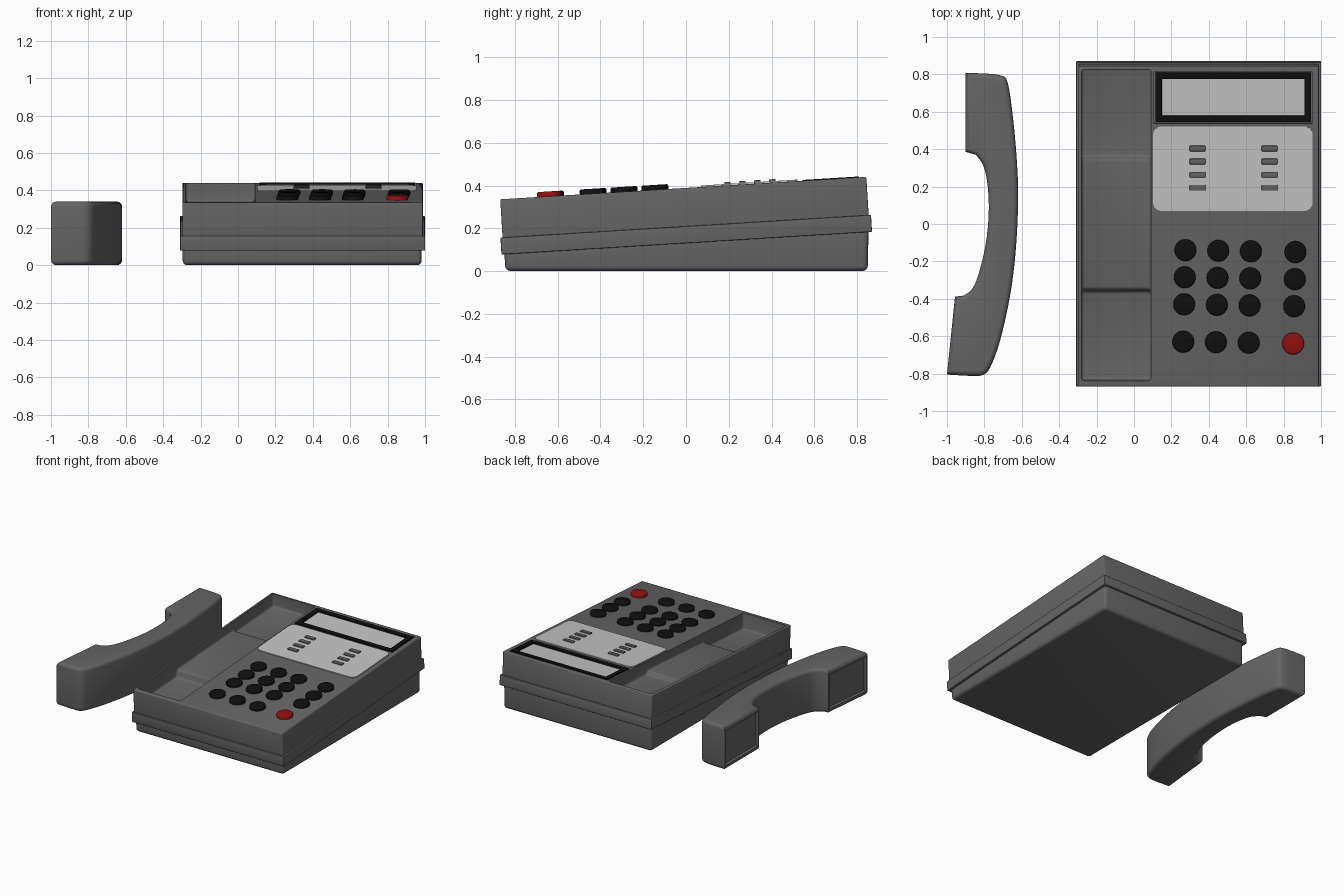
import bpy, bmesh, math
from mathutils import Vector

if "Cube" in bpy.data.objects:
    bpy.data.objects.remove(bpy.data.objects["Cube"])

TILT = math.atan(0.0613)   # the desk unit slopes up to the back
TOP = 0.388                # height of the tilted top panel
DY = 0.024                 # shift from top view y to tilted y


def material(name, rgb):
    m = bpy.data.materials.new(name)
    m.diffuse_color = (*rgb, 1)
    m.use_nodes = True
    m.node_tree.nodes["Principled BSDF"].inputs["Base Color"].default_value = m.diffuse_color
    return m


GREY = material("dark_grey", (0.13, 0.13, 0.13))
BLACK = material("black", (0.005, 0.005, 0.005))
LIGHT = material("light_grey", (0.56, 0.56, 0.56))
RED = material("red", (0.3, 0.005, 0.005))


def finish(name, bm, mats, tilt=True):
    bmesh.ops.recalc_face_normals(bm, faces=bm.faces[:])
    me = bpy.data.meshes.new(name)
    bm.to_mesh(me)
    bm.free()
    for m in mats:
        me.materials.append(m)
    ob = bpy.data.objects.new(name, me)
    bpy.context.collection.objects.link(ob)
    if tilt:
        ob.rotation_euler.x = TILT
    bpy.ops.object.select_all(action='DESELECT')
    ob.select_set(True)
    bpy.context.view_layer.objects.active = ob
    bpy.ops.object.shade_smooth_by_angle(angle=math.radians(35))
    return ob


def prism(points, vec):
    """Extrude a closed outline along vec."""
    bm = bmesh.new()
    f = bm.faces.new([bm.verts.new(p) for p in points])
    r = bmesh.ops.extrude_face_region(bm, geom=[f])
    bmesh.ops.translate(bm, vec=vec, verts=[v for v in r['geom'] if isinstance(v, bmesh.types.BMVert)])
    bmesh.ops.recalc_face_normals(bm, faces=bm.faces[:])
    return bm


def bevel(bm, edges, width, segments=3):
    bmesh.ops.bevel(bm, geom=edges, offset=width, segments=segments, profile=0.5,
                    affect='EDGES', clamp_overlap=False)


def box_mesh(x0, x1, y0, y1, z0, z1, width=0.0):
    bm = prism([(x0, y0, z0), (x1, y0, z0), (x1, y1, z0), (x0, y1, z0)], (0, 0, z1 - z0))
    if width:
        bevel(bm, bm.edges[:], width)
    return bm


def cut(ob, cutter):
    mod = ob.modifiers.new("cut", 'BOOLEAN')
    mod.operation, mod.solver, mod.object = 'DIFFERENCE', 'EXACT', cutter
    bpy.context.view_layer.update()
    bpy.ops.object.select_all(action='DESELECT')
    bpy.context.view_layer.objects.active = ob
    ob.select_set(True)
    bpy.ops.object.modifier_apply(modifier="cut")
    bpy.data.objects.remove(cutter, do_unlink=True)


# Upper shell with the handset cradle and display pocket cut in
shell = finish("upper_shell", box_mesh(-0.298, 0.988, -0.847, 0.869, 0.13, TOP, 0.007), [GREY])
cradle = [(-0.816, 0.5), (-0.816, 0.263), (-0.345, 0.263), (-0.33, 0.318),
          (0.365, 0.318), (0.38, 0.288), (0.852, 0.288), (0.852, 0.5)]
bm = prism([(-0.28, y, z) for y, z in cradle], (0.37, 0, 0))
bevel(bm, bm.edges[:], 0.014)
cut(shell, finish("cradle_cutter", bm, [GREY]))
cut(shell, finish("display_cutter",
                  box_mesh(0.107, 0.953, 0.538 + DY, 0.817 + DY, TOP - 0.025, 0.5), [GREY]))
bpy.ops.object.shade_smooth_by_angle(angle=math.radians(35))

# Belt around the seam
finish("belt", box_mesh(-0.31, 1.0, -0.857, 0.88, 0.13, 0.209, 0.004), [GREY])

# Level wedge base
wedge = [(-0.845, 0), (0.85, 0), (0.855, 0.235), (-0.852, 0.13)]
bm = prism([(-0.296, y, z) for y, z in wedge], (1.278, 0, 0))
bevel(bm, bm.edges[:], 0.025, 4)
finish("lower_base", bm, [GREY], tilt=False)

# Display: black bezel with a sunken light window
bm = box_mesh(0.115, 0.945, 0.546 + DY, 0.81 + DY, TOP - 0.03, TOP + 0.004)
bm.faces.ensure_lookup_table()
face = max(bm.faces, key=lambda f: f.calc_center_median().z)
bmesh.ops.inset_region(bm, faces=[face], thickness=0.047)
bmesh.ops.inset_region(bm, faces=[face], thickness=0.002, depth=-0.01)
face.material_index = 1
finish("display", bm, [BLACK, LIGHT])

# Light index card plate with rounded corners
bm = box_mesh(0.102, 0.955, 0.07 + DY, 0.523 + DY, TOP - 0.01, TOP + 0.007)
bevel(bm, [e for e in bm.edges if abs(e.verts[0].co.z - e.verts[1].co.z) > 0.01], 0.045, 6)
finish("index_card", bm, [LIGHT])

# Small memory buttons on the card
for col, x in enumerate((0.34, 0.725)):
    for row in range(4):
        y = 0.405 - row * 0.07 + DY
        finish(f"memory_button_{col}_{row}",
               box_mesh(x - 0.042, x + 0.042, y - 0.015, y + 0.015, TOP, TOP + 0.016, 0.003), [GREY])

# Round keys, the last one red
for row, y in enumerate((-0.14, -0.285, -0.43, -0.63)):
    for col, x in enumerate((0.275, 0.45, 0.625, 0.863)):
        kx = x + 0.024 * (y + 0.14)
        ky = y - 0.017 * (x - 0.275) + DY
        ring = [(kx + 0.058 * math.cos(a), ky + 0.058 * math.sin(a), TOP - 0.01)
                for a in (2 * math.pi * i / 32 for i in range(32))]
        bm = prism(ring, (0, 0, 0.033))
        bevel(bm, [e for e in bm.edges if all(v.co.z > TOP for v in e.verts)], 0.008)
        finish(f"key_{row}_{col}", bm, [RED if (row, col) == (3, 3) else BLACK])


def smooth_path(pts, n=4):
    """Catmull-Rom curve through the points."""
    p = [Vector(q) for q in pts]
    p = [2 * p[0] - p[1]] + p + [2 * p[-1] - p[-2]]
    out = []
    for i in range(1, len(p) - 2):
        a, b, c, d = p[i - 1:i + 3]
        for k in range(n):
            t = k / n
            out.append(0.5 * (2 * b + (c - a) * t + (2 * a - 5 * b + 4 * c - d) * t * t
                              + (3 * b - a - 3 * c + d) * t ** 3))
    return out + [p[-2]]


# Handset lying on its side
outer = [(-0.80, 0.805), (-0.715, 0.795), (-0.675, 0.755), (-0.645, 0.55), (-0.624, 0.3),
         (-0.62, 0.1), (-0.633, -0.15), (-0.662, -0.38), (-0.715, -0.62), (-0.768, -0.765),
         (-0.81, -0.808), (-0.88, -0.812)]
inner = [(-0.91, -0.383), (-0.868, -0.35), (-0.835, -0.28), (-0.795, -0.12), (-0.777, 0.05),
         (-0.782, 0.2), (-0.805, 0.31), (-0.845, 0.37)]
outline = (smooth_path(outer) + [(-1.0, -0.805), (-0.957, -0.388)] + smooth_path(inner)
           + [(-0.9, 0.386), (-0.9, 0.808)])
bm = prism([(p[0], p[1], 0) for p in outline], (0, 0, 0.34))
bevel(bm, [e for e in bm.edges if abs(e.verts[0].co.z - e.verts[1].co.z) < 0.01], 0.028, 4)
bm.normal_update()
ears = [f for f in bm.faces if f.normal.x < -0.9 and f.calc_area() > 0.08 and f.calc_center_median().x < -0.88]
# Sunken ear and mouth faces
bmesh.ops.inset_individual(bm, faces=ears, thickness=0.012)
bmesh.ops.inset_individual(bm, faces=ears, thickness=0.004, depth=-0.02)
finish("handset", bm, [GREY], tilt=False)
